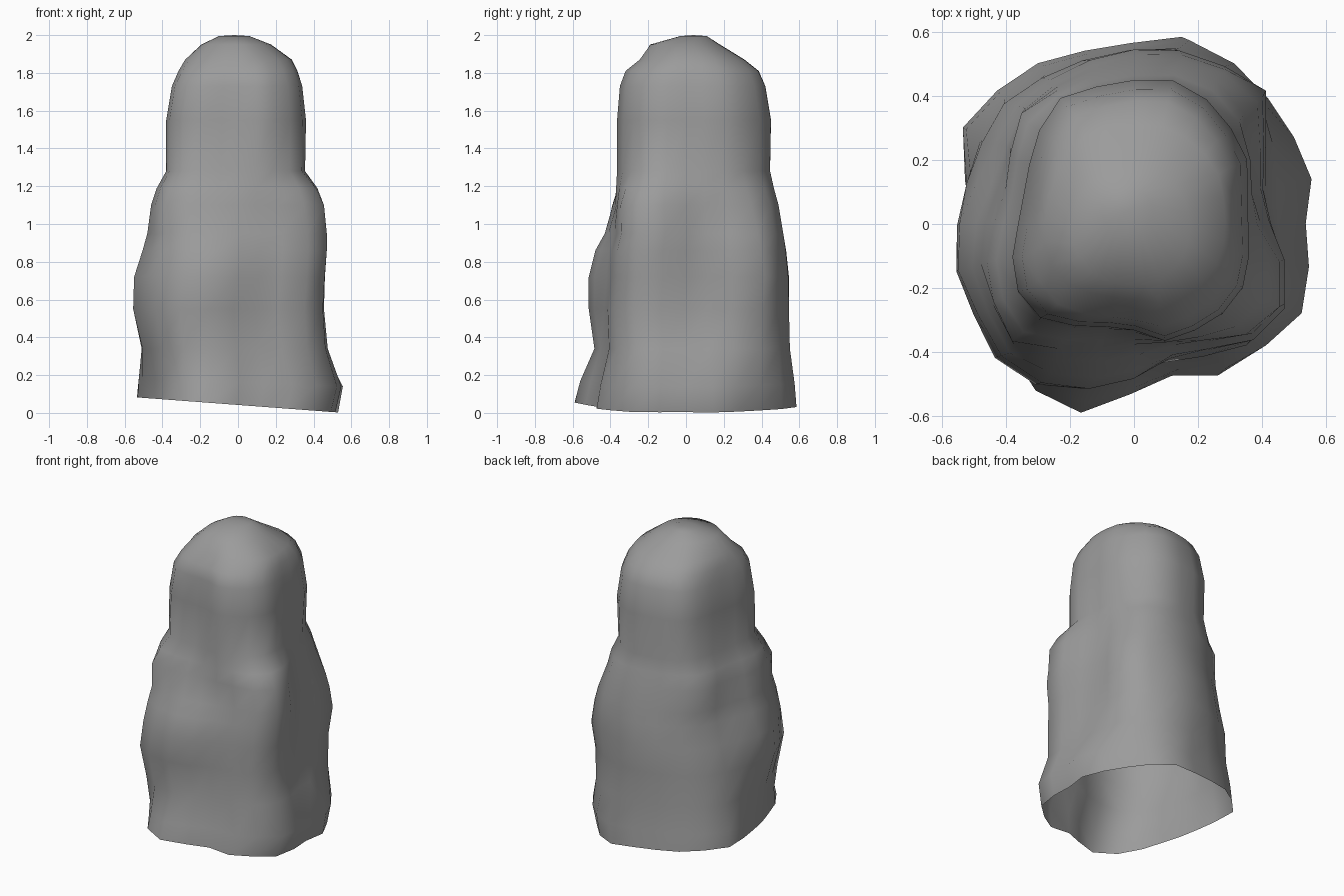
import bpy, bmesh, math

N = 24
# Cross-section radii every 15 degrees from +x: rim, foot, belly, shoulder, head, crown
RIM = [.52, .56, .555, .56, .59, .61, .57, .565, .585, .595, .61, .54,
       .50, .49, .50, .545, .60, .61, .53, .49, .545, .555, .58, .545]
FOOT = [.455, .47, .51, .57, .58, .58, .55, .54, .545, .56, .54, .52,
        .505, .52, .53, .57, .56, .51, .465, .44, .48, .53, .545, .50]
BELLY = [.43, .42, .48, .59, .57, .56, .545, .53, .52, .52, .50, .51,
         .55, .575, .57, .59, .58, .54, .49, .44, .46, .52, .535, .48]
SHOULDER = [.40, .385, .42, .49, .52, .51, .49, .48, .48, .49, .44, .41,
            .43, .47, .50, .53, .46, .41, .385, .39, .43, .50, .53, .475]
HEAD = [.35, .36, .40, .42, .445, .46, .445, .44, .45, .41, .37, .35,
        .355, .385, .41, .405, .36, .325, .325, .37, .375, .385, .385, .365]
CROWN = [.4] * N
SECTIONS = [(0, RIM), (0.10, RIM), (0.36, FOOT), (0.74, BELLY), (1.10, SHOULDER),
            (1.30, HEAD), (1.75, HEAD), (2, CROWN)]

# Silhouette limits: height, x min, x max, y min, y max
LIMITS = [
    (0.00, -.535, .53, -.59, .585),
    (0.14, -.525, .555, -.56, .575),
    (0.34, -.51, .475, -.485, .55),
    (0.55, -.555, .455, -.515, .545),
    (0.72, -.55, .46, -.515, .545),
    (0.86, -.505, .47, -.48, .53),
    (0.95, -.48, .47, -.43, .515),
    (1.10, -.46, .455, -.39, .49),
    (1.19, -.43, .42, -.37, .465),
    (1.28, -.38, .355, -.365, .445),
    (1.55, -.38, .36, -.365, .45),
    (1.73, -.35, .34, -.35, .42),
    (1.81, -.315, .315, -.32, .385),
    (1.87, -.28, .285, -.245, .31),
    (1.95, -.195, .175, -.19, .18),
    (1.995, -.10, .06, -.03, .11),
]


def radii_at(z):
    for (z0, a), (z1, b) in zip(SECTIONS, SECTIONS[1:]):
        if z <= z1:
            t = (z - z0) / (z1 - z0)
            return [p + (q - p) * t for p, q in zip(a, b)]


def fit(values, lo, hi):
    a, b = min(values), max(values)
    return [lo + (v - a) / (b - a) * (hi - lo) for v in values]


# Lumpy shell, open underneath
bm = bmesh.new()
rings = []
for z, x0, x1, y0, y1 in LIMITS:
    rad = radii_at(z)
    ang = [2 * math.pi * i / N for i in range(N)]
    xs = fit([r * math.cos(a) for r, a in zip(rad, ang)], x0, x1)
    ys = fit([r * math.sin(a) for r, a in zip(rad, ang)], y0, y1)
    # The lower rim is tilted, higher on the left
    tilt = max(0, 1 - z / 0.3)
    rings.append([bm.verts.new((x, y, z + tilt * (0.042 - 0.075 * x)))
                  for x, y in zip(xs, ys)])
for low, high in zip(rings, rings[1:]):
    for i in range(N):
        j = (i + 1) % N
        bm.faces.new((low[i], low[j], high[j], high[i]))

# Top cap
tip = bm.verts.new((-.02, .04, 2.0))
for i in range(N):
    bm.faces.new((rings[-1][i], rings[-1][(i + 1) % N], tip))

for f in bm.faces:
    f.smooth = True
mesh = bpy.data.meshes.new("rock_pillar")
bm.to_mesh(mesh)
bm.free()
bpy.context.collection.objects.link(bpy.data.objects.new("rock_pillar", mesh))

# Dark stone colour
stone = bpy.data.materials.new("stone")
stone.diffuse_color = (.33, .33, .33, 1)
mesh.materials.append(stone)
